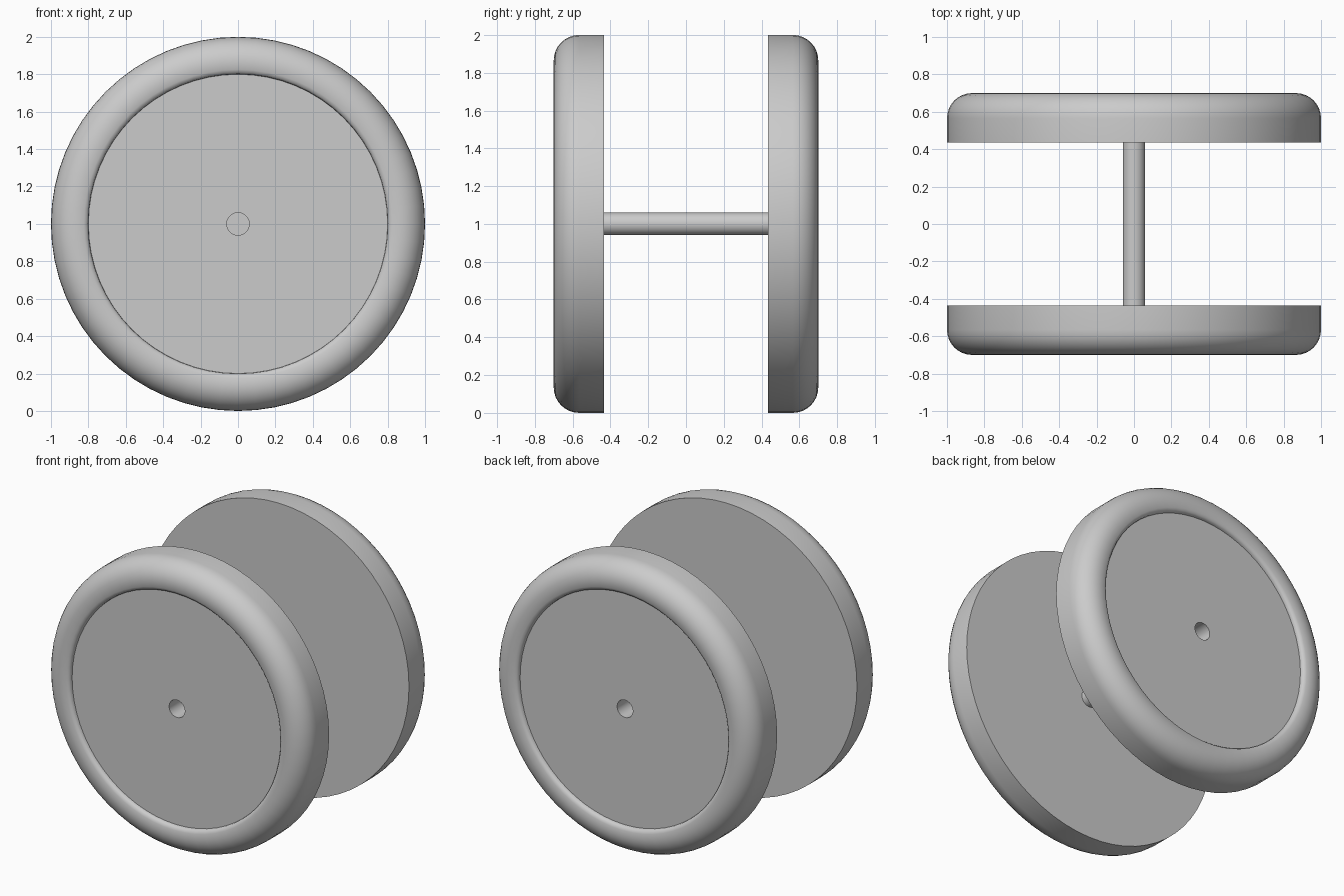
import bpy, bmesh, math

if "Cube" in bpy.data.objects:
    bpy.data.objects.remove(bpy.data.objects["Cube"])

SEGMENTS = 64

grey = bpy.data.materials.new("light_grey")
grey.diffuse_color = (0.6, 0.6, 0.6, 1)
grey.use_nodes = True
grey.node_tree.nodes["Principled BSDF"].inputs["Base Color"].default_value = grey.diffuse_color


def lathe(name, profile, closed):
    """Spin (radius, y) points round the axle line at z = 1."""
    bm = bmesh.new()
    rings = []
    for i in range(SEGMENTS):
        a = 2 * math.pi * i / SEGMENTS
        rings.append([bm.verts.new((r * math.cos(a), y, 1 + r * math.sin(a)))
                      for r, y in profile])
    n = len(profile)
    for i in range(SEGMENTS):
        a, b = rings[i], rings[(i + 1) % SEGMENTS]
        for j in range(n if closed else n - 1):
            k = (j + 1) % n
            bm.faces.new((a[j], a[k], b[k], b[j]))
    if not closed:  # cap both ends
        bm.faces.new([ring[0] for ring in rings])
        bm.faces.new([ring[-1] for ring in rings])
    bmesh.ops.recalc_face_normals(bm, faces=bm.faces)
    mesh = bpy.data.meshes.new(name)
    bm.to_mesh(mesh)
    bm.free()
    mesh.materials.append(grey)
    obj = bpy.data.objects.new(name, mesh)
    bpy.context.collection.objects.link(obj)
    bpy.ops.object.select_all(action='DESELECT')
    obj.select_set(True)
    bpy.context.view_layer.objects.active = obj
    bpy.ops.object.shade_smooth_by_angle(angle=math.radians(35))
    return obj


# Wheel section: flat inner face, rounded outer rim, recessed disc, axle hole
BEVEL = 0.135
rim = [(1 - BEVEL + BEVEL * math.cos(t), 0.70 - BEVEL + BEVEL * math.sin(t))
       for t in (math.pi / 2 * i / 8 for i in range(9))]
section = [(0.06, 0.435), (1.0, 0.435)] + rim + [
    (0.825, 0.697), (0.81, 0.69), (0.802, 0.68), (0.80, 0.665), (0.06, 0.665)]

for name, side in (("front_wheel", -1), ("back_wheel", 1)):
    lathe(name, [(r, side * y) for r, y in section], True)

# Axle, ending inside the wheel holes
lathe("axle", [(0.06, -0.53), (0.06, 0.53)], False)
